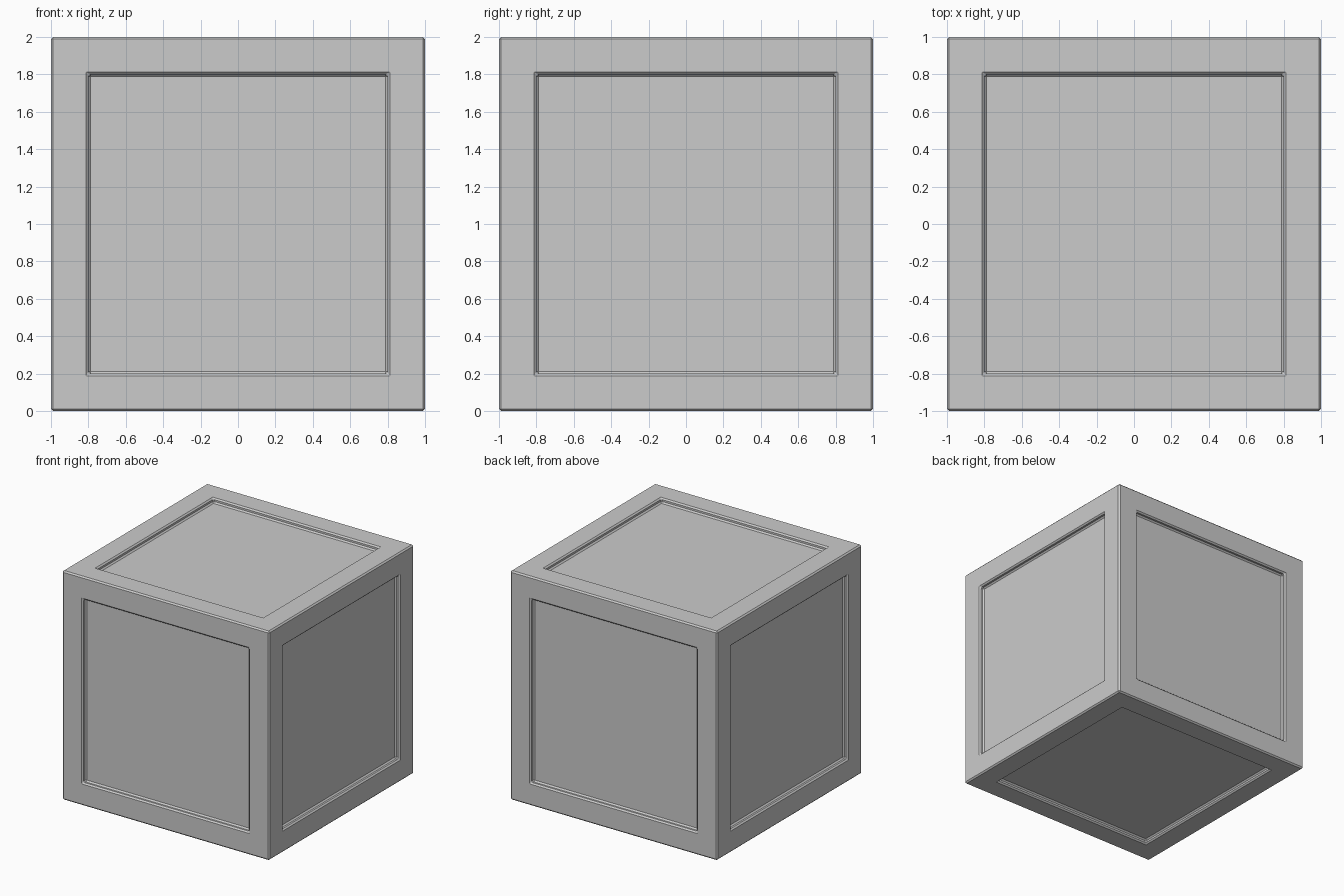
import bpy
import bmesh

SIZE = 2.0       # outer edge length
BORDER = 0.2     # frame width around each panel
DEPTH = 0.04     # how far the panels sink in
CHAMFER = 0.012

# Remove the default cube
old = bpy.data.objects.get("Cube")
if old:
    bpy.data.objects.remove(old, do_unlink=True)

# Plain grey material
grey = bpy.data.materials.new("light_grey")
grey.use_nodes = True
colour = (0.6, 0.6, 0.6, 1.0)
grey.diffuse_color = colour
grey.node_tree.nodes["Principled BSDF"].inputs["Base Color"].default_value = colour

# Crate body: a cube with a square panel inset on every side
bm = bmesh.new()
bmesh.ops.create_cube(bm, size=SIZE)
panels = list(bm.faces)
bmesh.ops.inset_individual(bm, faces=panels, thickness=BORDER, use_even_offset=True)

# Sink each panel straight inward, leaving upright recess walls
for panel in panels:
    inward = -DEPTH * panel.normal.copy()
    sunk = bmesh.ops.extrude_face_region(bm, geom=[panel])["geom"]
    verts = [g for g in sunk if isinstance(g, bmesh.types.BMVert)]
    bmesh.ops.translate(bm, verts=verts, vec=inward)
    if panel.is_valid:
        bmesh.ops.delete(bm, geom=[panel], context="FACES_ONLY")

bmesh.ops.translate(bm, verts=bm.verts, vec=(0, 0, SIZE / 2))
bmesh.ops.recalc_face_normals(bm, faces=bm.faces)

mesh = bpy.data.meshes.new("panelled_crate")
bm.to_mesh(mesh)
bm.free()
mesh.materials.append(grey)
crate = bpy.data.objects.new("panelled_crate", mesh)
bpy.context.collection.objects.link(crate)

# Flat chamfers on every sharp edge, outside and in the recesses
bevel = crate.modifiers.new("chamfer", "BEVEL")
bevel.width = CHAMFER
bevel.segments = 1
bevel.limit_method = "ANGLE"
